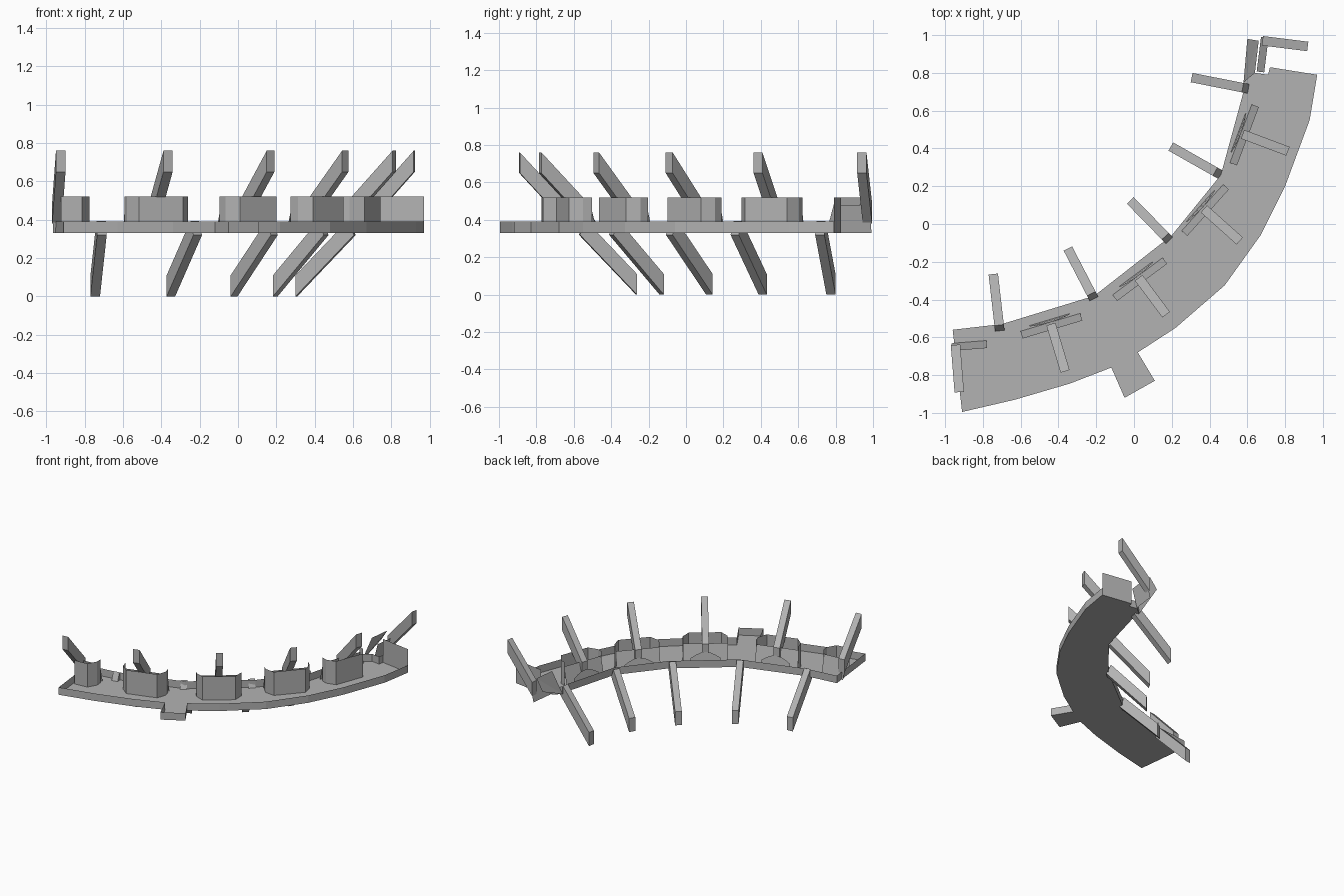
import bpy, bmesh, math
from mathutils import Vector

if "Cube" in bpy.data.objects:
    bpy.data.objects.remove(bpy.data.objects["Cube"])

grey = bpy.data.materials.new("dark_grey")
grey.diffuse_color = (0.45, 0.45, 0.45, 1)
grey.use_nodes = True
grey.node_tree.nodes["Principled BSDF"].inputs["Base Color"].default_value = grey.diffuse_color
FLOOR, RIM, TOP = 0.33, 0.39, 0.52


def make(name, verts, faces):
    me = bpy.data.meshes.new(name)
    me.from_pydata(verts, [], faces)
    bm = bmesh.new()
    bm.from_mesh(me)
    bmesh.ops.recalc_face_normals(bm, faces=bm.faces)
    bm.to_mesh(me)
    bm.free()
    me.materials.append(grey)
    ob = bpy.data.objects.new(name, me)
    bpy.context.collection.objects.link(ob)
    return ob


def tray(name, pts, z0, z1):
    # floor with upright rim, open on top
    n = len(pts)
    v = [(x, y, z0) for x, y in pts] + [(x, y, z1) for x, y in pts]
    f = [tuple(range(n))]
    f += [(i, (i + 1) % n, n + (i + 1) % n, n + i) for i in range(n)]
    return make(name, v, f)


def strut(name, a, b, za, zb, h=0.11, w=0.05, cut=0.0):
    # sloping beam with upright ends; cut trims the upper corner of the first end
    a, b = Vector(a), Vector(b)
    slope = (zb - za) / (b - a).length
    d = (b - a).normalized()
    s = Vector((-d.y, d.x)) * w / 2
    v = []
    for p, z, c in ((a, za, cut), (b, zb, 0)):
        for side, k in ((-1, 0), (1, 0), (1, 1), (-1, 1)):
            q = p + s * side + d * c * k
            v.append((q.x, q.y, z + k * (h + slope * c)))
    f = [(0, 1, 2, 3), (4, 5, 6, 7)]
    f += [(i, (i + 1) % 4, 4 + (i + 1) % 4, 4 + i) for i in range(4)]
    return make(name, v, f)


def bay(c, out, u0=-0.165, u1=0.165, shell=True):
    c = Vector(c)
    n = (Vector(out) - c).normalized()
    t = Vector((-n.y, n.x))

    def P(u, d, z):
        q = c + t * u + n * d
        return (q.x, q.y, z)
    # leaning back panel
    make("back_panel", [P(u0, -0.01, FLOOR), P(u1, -0.01, FLOOR),
                        P(u1, 0.03, 0.48), P(u0, 0.03, 0.48)], [(0, 1, 2, 3)])
    # low arched plate against the panel
    if u1 - u0 > 0.3:
        arch = [P(-0.11, -0.025, FLOOR)]
        for i in range(7):
            k = math.sin(math.pi * i / 6)
            arch.append(P(-0.11 + 0.22 * i / 6, -0.02 + 0.01 * k, 0.385 + 0.045 * k))
        arch.append(P(0.11, -0.025, FLOOR))
        make("arched_plate", arch, [tuple(range(len(arch)))])
    # open-topped chamfered parapet
    if shell:
        prof = [(-0.165, 0.02), (-0.165, 0.07), (-0.12, 0.135),
                (0.12, 0.135), (0.165, 0.07), (0.165, 0.02)]
        if u0 > -0.1:
            prof = [(u0 + 0.03, 0.135)] + prof[3:]
        k = len(prof)
        v = [P(u, d, FLOOR) for u, d in prof] + [P(u, d, TOP) for u, d in prof]
        make("parapet", v, [(i, i + 1, k + i + 1, k + i) for i in range(k - 1)])


# curved walkway with a small outward tab
tray("walkway", [
    (-0.91, -0.995), (-0.63, -0.93), (-0.34, -0.845), (-0.12, -0.76), (-0.05, -0.92),
    (0.11, -0.83), (0.02, -0.68), (0.22, -0.55), (0.48, -0.325), (0.67, -0.06),
    (0.80, 0.20), (0.93, 0.55), (0.97, 0.79), (0.72, 0.83), (0.71, 0.79), (0.64, 0.80),
    (0.58, 0.75), (0.58, 0.70), (0.46, 0.26), (0.20, -0.06), (-0.21, -0.38),
    (-0.70, -0.53), (-0.96, -0.56)], FLOOR, RIM)

# end wall and steep inner tail
make("end_wall", [(0.72, 0.83, FLOOR), (0.97, 0.79, FLOOR), (0.97, 0.79, TOP), (0.72, 0.83, TOP)],
     [(0, 1, 2, 3)])
make("end_tail", [(0.58, 0.75, FLOOR), (0.60, 0.98, 0.43), (0.66, 0.97, TOP), (0.64, 0.80, TOP)],
     [(0, 1, 2), (0, 2, 3)])

# parapet bays with raised struts
upper = [((-0.945, -0.64), (-0.925, -0.89)), ((-0.44, -0.53), (-0.365, -0.78)),
         ((0.025, -0.285), (0.17, -0.48)), ((0.37, 0.08), (0.56, -0.09)),
         ((0.575, 0.475), (0.815, 0.385)), ((0.68, 0.97), (0.92, 0.94))]
for i, (a, b) in enumerate(upper):
    bay(a, b, -0.02 if i == 0 else -0.165, 0.02 if i == 5 else 0.165, i != 5)
    strut("upper_strut", a, b, 0.38, 0.65)

# support struts reaching down and inward
lower = [((-0.71, -0.57), (-0.745, -0.265)), ((-0.21, -0.40), (-0.35, -0.13)),
         ((0.19, -0.09), (-0.02, 0.125)), ((0.46, 0.26), (0.195, 0.41)),
         ((0.61, 0.715), (0.305, 0.775))]
for a, b in lower:
    strut("lower_strut", a, b, 0.32, 0.0, cut=0.035)
